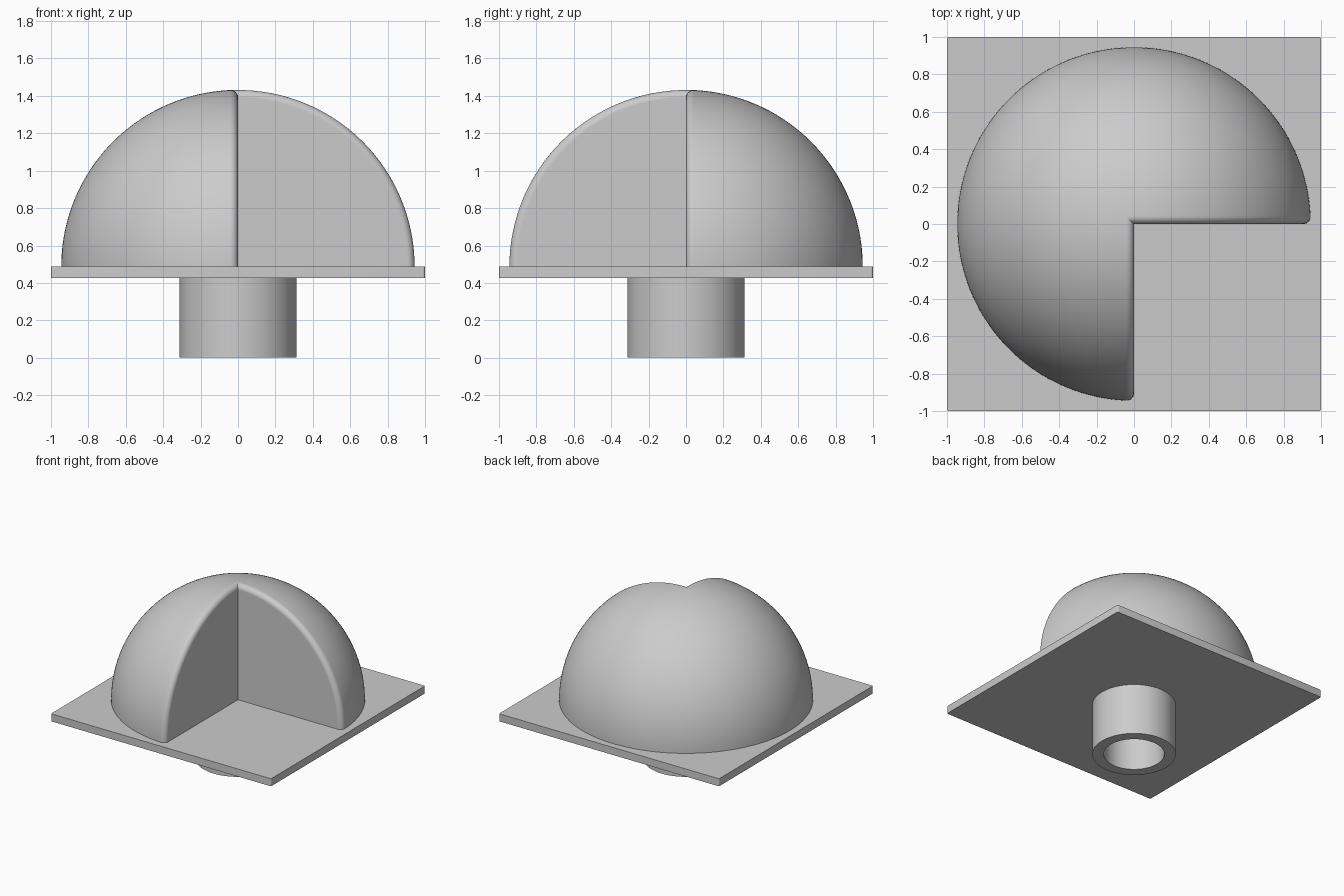
import bpy, bmesh
from math import sin, cos, asin, pi, radians, sqrt
from mathutils import Matrix, Vector

PLATE_BOTTOM, PLATE_TOP = 0.425, 0.487
RADIUS, FILLET = 0.945, 0.04

cube = bpy.data.objects.get("Cube")
if cube:
    bpy.data.objects.remove(cube, do_unlink=True)

grey = bpy.data.materials.new("plain grey")
grey.use_nodes = True
colour = (0.6, 0.6, 0.6, 1)
grey.diffuse_color = colour
next(n for n in grey.node_tree.nodes if n.type == 'BSDF_PRINCIPLED').inputs["Base Color"].default_value = colour


def finish(name, bm, z=0.0):
    bmesh.ops.recalc_face_normals(bm, faces=bm.faces)
    mesh = bpy.data.meshes.new(name)
    bm.to_mesh(mesh)
    bm.free()
    mesh.materials.append(grey)
    obj = bpy.data.objects.new(name, mesh)
    obj.location.z = z
    bpy.context.collection.objects.link(obj)
    bpy.ops.object.select_all(action='DESELECT')
    obj.select_set(True)
    bpy.context.view_layer.objects.active = obj
    bpy.ops.object.shade_smooth_by_angle(angle=radians(30))
    return obj


def lathe(bm, points, axis, angle, steps, closed=False):
    verts = [bm.verts.new(p) for p in points]
    pairs = list(zip(verts, verts[1:])) + ([(verts[-1], verts[0])] if closed else [])
    edges = [bm.edges.new(p) for p in pairs]
    bmesh.ops.spin(bm, geom=verts + edges, cent=(0, 0, 0), axis=axis,
                   angle=angle, steps=steps)
    bmesh.ops.remove_doubles(bm, verts=bm.verts, dist=1e-5)


# Dome: a half dome with a rounded rim, mitred on the diagonal, then mirrored
inner = RADIUS - FILLET
start = asin(FILLET / inner)
rim = sqrt(inner ** 2 - FILLET ** 2)
profile = [(0, 0, 0)]
for i in range(11):
    a = -pi / 2 + (start + pi / 2) * i / 10
    profile.append((rim + FILLET * cos(a), FILLET + FILLET * sin(a), 0))
for i in range(1, 49):
    a = start + (pi / 2 - start) * i / 48
    profile.append((RADIUS * cos(a), RADIUS * sin(a), 0))

bm = bmesh.new()
lathe(bm, profile, (0, -1, 0), pi, 96)
bmesh.ops.bisect_plane(bm, geom=bm.verts[:] + bm.edges[:] + bm.faces[:], dist=1e-5,
                       plane_co=(0, 0, 0), plane_no=Vector((-1, -1, 0)).normalized(),
                       clear_outer=True)
wall = [f for f in bm.faces if all(abs(v.co.y) < 1e-5 for v in f.verts)]
bmesh.ops.dissolve_faces(bm, faces=wall)
copy = bmesh.ops.duplicate(bm, geom=bm.verts[:] + bm.edges[:] + bm.faces[:])["geom"]
swap = Matrix(((0, -1, 0, 0), (-1, 0, 0, 0), (0, 0, 1, 0), (0, 0, 0, 1)))
bmesh.ops.transform(bm, matrix=swap, verts=[g for g in copy if isinstance(g, bmesh.types.BMVert)])
bmesh.ops.remove_doubles(bm, verts=bm.verts, dist=1e-4)
bmesh.ops.holes_fill(bm, edges=[e for e in bm.edges if e.is_boundary], sides=0)
dome = finish("cutaway_dome", bm, PLATE_TOP)
weighted = dome.modifiers.new("even shading", 'WEIGHTED_NORMAL')
weighted.keep_sharp = True

# Square base plate with slightly rounded corners
bm = bmesh.new()
bmesh.ops.create_cube(bm, size=1)
bmesh.ops.scale(bm, vec=(2, 2, PLATE_TOP - PLATE_BOTTOM), verts=bm.verts)
upright = [e for e in bm.edges if abs(e.verts[0].co.z - e.verts[1].co.z) > 0.01]
bmesh.ops.bevel(bm, geom=upright, offset=0.012, segments=4, profile=0.5, affect='EDGES')
finish("base_plate", bm, (PLATE_TOP + PLATE_BOTTOM) / 2)

# Hollow round socket below the plate
bm = bmesh.new()
lathe(bm, [(0.228, 0, 0), (0.314, 0, 0), (0.314, 0, PLATE_BOTTOM), (0.228, 0, PLATE_BOTTOM)],
      (0, 0, 1), 2 * pi, 96, closed=True)
finish("hollow_socket", bm)
